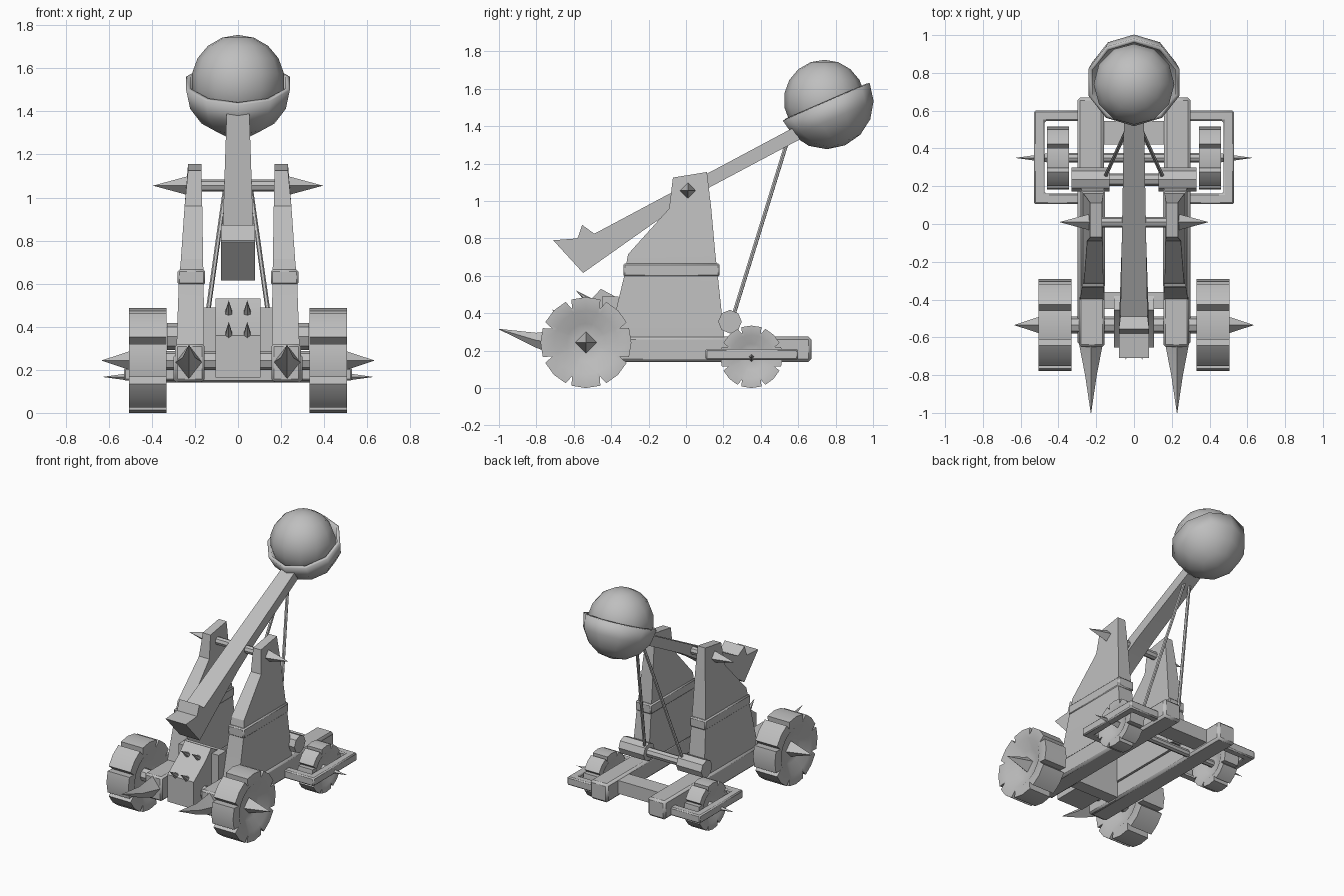
import bpy, bmesh, math
from mathutils import Vector, Matrix

cube = bpy.data.objects.get("Cube")
if cube:
    bpy.data.objects.remove(cube, do_unlink=True)

GREY = (0.52, 0.52, 0.52, 1)
mat = bpy.data.materials.new("plain grey")
mat.diffuse_color = GREY
mat.use_nodes = True
mat.node_tree.nodes["Principled BSDF"].inputs["Base Color"].default_value = GREY


def finish(bm, name, mirror=False, bevel=0, thick=0, angle=40):
    """Turn a bmesh into a shaded object, optionally mirrored across x."""
    bmesh.ops.recalc_face_normals(bm, faces=bm.faces)
    me = bpy.data.meshes.new(name)
    bm.to_mesh(me)
    bm.free()
    me.materials.append(mat)
    ob = bpy.data.objects.new(name, me)
    bpy.context.collection.objects.link(ob)
    bpy.ops.object.select_all(action='DESELECT')
    bpy.context.view_layer.objects.active = ob
    ob.select_set(True)
    bpy.ops.object.shade_smooth_by_angle(angle=math.radians(angle))
    if thick:
        m = ob.modifiers.new("Thickness", 'SOLIDIFY')
        m.thickness, m.offset = thick, -1
    if bevel:
        m = ob.modifiers.new("Bevel", 'BEVEL')
        m.width, m.segments = bevel, 1
    if mirror:
        ob.modifiers.new("Mirror", 'MIRROR')
    return ob


def loft(name, rings, **kw):
    """Skin a list of equal-length point rings and cap both ends."""
    bm = bmesh.new()
    vs = [[bm.verts.new(p) for p in r] for r in rings]
    n = len(vs[0])
    for a, b in zip(vs, vs[1:]):
        for i in range(n):
            j = (i + 1) % n
            bm.faces.new((a[i], a[j], b[j], b[i]))
    bm.faces.new(vs[0][::-1])
    bm.faces.new(vs[-1])
    return finish(bm, name, **kw)


def box(name, x, y, z, **kw):
    rings = [[(x[0], y[0], h), (x[1], y[0], h), (x[1], y[1], h), (x[0], y[1], h)] for h in z]
    return loft(name, rings, **kw)


def rod(name, a, b, r1, r2, n=8, stretch=(1, 1, 1), **kw):
    """Cylinder, cone or spike between two points."""
    a, b = Vector(a), Vector(b)
    bm = bmesh.new()
    bmesh.ops.create_cone(bm, cap_ends=True, segments=n, radius1=r1, radius2=r2,
                          depth=(b - a).length)
    rot = (b - a).to_track_quat('Z', 'Y').to_matrix().to_4x4()
    bmesh.ops.transform(bm, matrix=Matrix.Translation((a + b) / 2)
                        @ Matrix.Diagonal((*stretch, 1)) @ rot, verts=bm.verts)
    return finish(bm, name, **kw)


def wheel(name, x, y, z, r, hw):
    """Dished wheel with eight notches cut into the tread."""
    outline = []
    for k in range(8):
        for da, f in ((0, 0.8), (4, 1), (22.5, 1), (41, 1)):
            outline.append((math.radians(22.5 + 45 * k + da), f))
    rings = []
    for off, f in ((.5, .12), (.5, .42), (1, .7), (1, 1), (-1, 1), (-1, .7), (-.5, .42), (-.5, .12)):
        ring = []
        for a, notch in outline:
            rr = r * f * (notch if f == 1 else 1)
            ring.append((x + off * hw, y + rr * math.cos(a), z + rr * math.sin(a)))
        rings.append(ring)
    return loft(name, rings, mirror=True)


# Base frame
box("base_rail", (.16, .30), (-.64, .67), (.14, .275), mirror=True, bevel=.015)
box("rail_front_block", (.155, .292), (-.65, -.38), (.145, .32), mirror=True, bevel=.012)
box("rear_cross_beam", (-.17, .17), (.42, .545), (.165, .26))
box("front_cross_box", (-.16, .16), (-.45, -.36), (.15, .49))

# Ram spikes on the front of the rails, tips raised
loft("front_ram_spike",
     [[(.228 + dx * s, y, z + dz * s) for dx, dz in ((.062, 0), (0, .08), (-.062, 0), (0, -.08))]
      for y, z, s in ((-.64, .235, 1), (-.80, .255, .5), (-1, .315, .02))], mirror=True, angle=20)

# Side towers with their bands
rings = []
for zf, zb, y0, y1, x0, x1 in ((.27, .27, -.41, .205, .155, .287), (.60, .60, -.33, .17, .16, .275),
                               (.715, .715, -.31, .157, .162, .265), (.96, .96, -.09, .135, .166, .248),
                               (1.125, 1.155, -.07, .112, .17, .232)):
    rings.append([(x0, y0, zf), (x1, y0, zf), (x1, y1, zb), (x0, y1, zb)])
loft("side_tower", rings, mirror=True, angle=25)
box("tower_band", (.153, .28), (-.335, .18), (.595, .665), mirror=True, bevel=.008)

# Throwing arm
profile = [(-.71, .79), (-.58, .80), (-.555, .872), (-.49, .825), (.57, 1.39),
           (.61, 1.33), (.13, 1.075), (-.09, .94), (-.55, .615)]


def arm_half_width(y):
    return .08 if y < -.5 else .072 - (y + .5) * .018


loft("throwing_arm", [[(s * arm_half_width(y), y, z) for y, z in profile] for s in (-1, 1)], angle=20)

# Pivot axle
rod("pivot_axle", (-.25, .01, 1.055), (.25, .01, 1.055), .028, .028)
rod("pivot_spike", (.232, .01, 1.055), (.395, .01, 1.055), .044, 0, n=4, mirror=True, angle=20)

# Bowl and ball
bm = bmesh.new()
bmesh.ops.create_uvsphere(bm, u_segments=10, v_segments=8, radius=.253)
bmesh.ops.delete(bm, geom=[v for v in bm.verts if v.co.z > .01], context='VERTS')
bmesh.ops.transform(bm, matrix=Matrix.Translation((0, .75, 1.53))
                    @ Matrix.Rotation(math.radians(23.5), 4, 'X'), verts=bm.verts)
# outward normals on an open shell come from recalculation in finish()
finish(bm, "bowl", thick=.022, angle=50)
bm = bmesh.new()
bmesh.ops.create_uvsphere(bm, u_segments=12, v_segments=9, radius=.217)
bmesh.ops.translate(bm, vec=(0, .74, 1.538), verts=bm.verts)
finish(bm, "ball", angle=60)

# Windlass and ropes
rod("windlass_roller", (-.2, .235, .355), (.2, .235, .355), .033, .033)
rod("windlass_hub", (.13, .235, .355), (.33, .235, .355), .063, .063, mirror=True)
rod("rope", (.155, .245, .36), (.018, .545, 1.33), .011, .011, n=6, mirror=True)

# Spiked front block
block = [(-.455, .53), (-.52, .46), (-.655, .36), (-.655, .165), (-.38, .165), (-.38, .49)]
loft("spiked_block", [[(x, y, z) for y, z in block] for x in (-.105, .105)], angle=20)
for row, (y, z) in enumerate(((-.51, .455), (-.64, .355))):
    rod("block_spike_%d" % (row + 1), (.043, y + .02, z - .01), (.043, y - .08, z + .067),
        .025, 0, n=6, mirror=True)

# Wheels, axles and hub spikes
for label, y, z, r, x, hw, ax, sp, tip in (("front", -.535, .243, .243, .418, .087, .045, .06, .635),
                                           ("rear", .35, .167, .167, .403, .058, .025, .028, .63)):
    wheel(label + "_wheel", x, y, z, r, hw)
    rod(label + "_axle", (-x, y, z), (x, y, z), ax, ax)
    rod(label + "_hub_spike", (x + hw * .4, y, z), (tip, y, z), sp, 0, n=4, mirror=True, angle=20)

# Guard frame around each rear wheel
outer = [(.28, .105), (.53, .105), (.53, .60), (.28, .60)]
inner = [(.28, .545), (.473, .545), (.473, .162), (.28, .162)]
loft("rear_wheel_guard", [[(x, y, z) for x, y in outer + inner] for z in (.15, .21)],
     mirror=True, bevel=.008)
